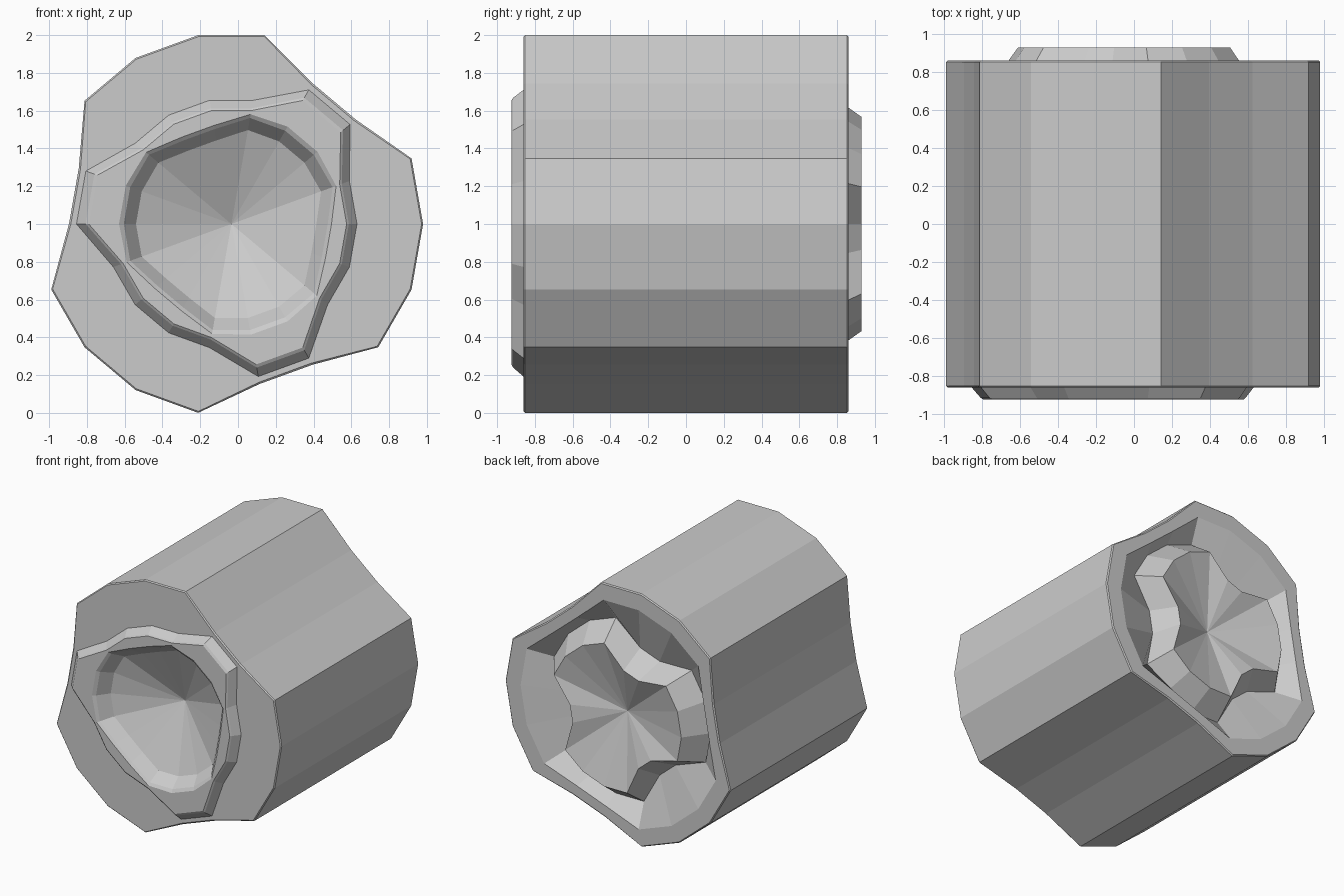
import bpy, bmesh
from math import cos, sin, radians

if "Cube" in bpy.data.objects:
    bpy.data.objects.remove(bpy.data.objects["Cube"])

SPOKES = 18
CX, CZ = -0.035, 1.0


def ring_points(bm, y, base, notch, pinch):
    """18-sided three-lobed ring; every six spokes the radii repeat."""
    verts = []
    for i in range(SPOKES):
        k = i % 6
        r = notch if k in (2, 3) else pinch if k in (5, 0) else base
        a = radians(20 * i)
        verts.append(bm.verts.new((CX + r * cos(a), y, CZ + r * sin(a))))
    return verts


# Rings from the front cup to the back crown: y, base, notch and pinch radius
rings = [
    # front cup
    (-0.82, 0.505, 0.505, 0.45),
    (-0.91, 0.57, 0.57, 0.51),
    # raised front collar
    (-0.925, 0.59, 0.595, 0.53),
    (-0.925, 0.61, 0.755, 0.61),
    (-0.915, 0.622, 0.772, 0.622),
    (-0.86, 0.665, 0.82, 0.665),
    # outer body with fine bevels
    (-0.86, 1.007, 0.85, 1.007),
    (-0.852, 1.015, 0.86, 1.015),
    (0.852, 1.015, 0.86, 1.015),
    (0.86, 1.007, 0.85, 1.007),
    # back rim, groove and raised crown
    (0.86, 0.88, 0.77, 0.88),
    (0.75, 0.705, 0.705, 0.52),
    (0.93, 0.575, 0.575, 0.40),
]

bm = bmesh.new()
loops = [ring_points(bm, *r) for r in rings]
for a, b in zip(loops, loops[1:]):
    for i in range(SPOKES):
        j = (i + 1) % SPOKES
        bm.faces.new((a[i], a[j], b[j], b[i]))

# Shallow cones closing both ends
for loop, y in ((loops[0], -0.61), (loops[-1], 0.78)):
    tip = bm.verts.new((CX, y, CZ))
    for i in range(SPOKES):
        bm.faces.new((loop[i], loop[(i + 1) % SPOKES], tip))

bmesh.ops.recalc_face_normals(bm, faces=bm.faces)
mesh = bpy.data.meshes.new("lobed_body")
bm.to_mesh(mesh)
bm.free()
body = bpy.data.objects.new("lobed_body", mesh)
bpy.context.collection.objects.link(body)
